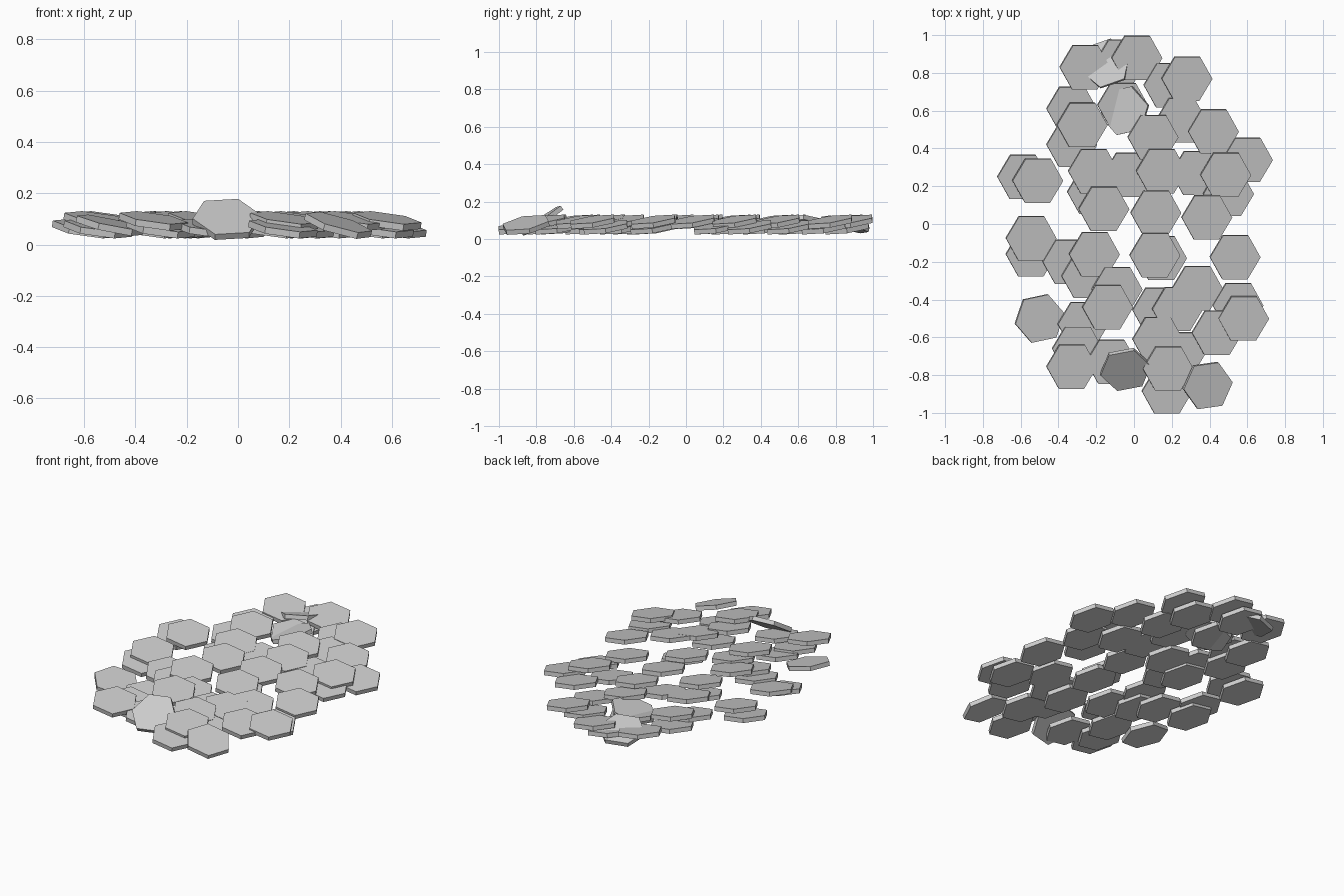
import bpy, bmesh
from math import radians
from mathutils import Matrix, Euler

if "Cube" in bpy.data.objects:
    bpy.data.objects.remove(bpy.data.objects["Cube"])

RADIUS, THICK = 0.135, 0.026


def hex_tile(name, x, y, z, tilt_x=8, tilt_y=8, spin=0):
    """Flat six-sided plate, back and left edges raised by the tilt."""
    bm = bmesh.new()
    bmesh.ops.create_cone(bm, cap_ends=True, segments=6, radius1=RADIUS,
                          radius2=RADIUS, depth=THICK,
                          matrix=Matrix.Rotation(radians(30), 4, 'Z'))
    # put corners on the x axis whatever the primitive's start angle
    if max(v.co.x for v in bm.verts) < RADIUS * 0.95:
        bm.transform(Matrix.Rotation(radians(30), 4, 'Z'))
    tilt = Euler((radians(tilt_x), radians(tilt_y), 0)).to_matrix().to_4x4()
    bm.transform(Matrix.Translation((x, y, z)) @ tilt
                 @ Matrix.Rotation(radians(spin), 4, 'Z'))
    me = bpy.data.meshes.new(name)
    bm.to_mesh(me)
    bm.free()
    ob = bpy.data.objects.new(name, me)
    bpy.context.collection.objects.link(ob)


# upper layer of overlapping plates (x, y)
upper = [
    (-.26, .83), (.28, .77), (.42, .49), (-.275, .525), (.10, .46),
    (-.51, .23), (-.215, .28), (.145, .28), (.485, .26), (.385, .035),
    (.115, .06), (-.16, .08), (-.545, -.075), (-.21, -.16), (.11, -.165),
    (.535, -.175), (-.14, -.44), (-.33, -.755), (.125, -.61), (.18, -.765),
    (.44, -.575), (.58, -.5), (.335, -.34), (.23, -.45), (.015, .88),
]
# lower layer peeking out beneath
lower = [
    (-.07, .86), (.185, .735), (.25, .55), (.60, .34), (-.33, .61),
    (-.33, .42), (-.06, .63), (-.59, .25), (-.03, .26), (.33, .27),
    (.50, .16), (-.22, .17), (-.545, -.16), (-.35, -.20), (-.25, -.275),
    (.145, -.18), (-.09, -.345), (-.27, -.53), (-.30, -.66), (-.12, -.73),
    (.175, -.885), (.24, -.69), (.55, -.43), (.125, -.455),
]
for i, (x, y) in enumerate(upper):
    hex_tile(f"upper_tile_{i + 1}", x, y, 0.092)
for i, (x, y) in enumerate(lower):
    hex_tile(f"lower_tile_{i + 1}", x, y, 0.062)

# odd plates: turned or steeply tipped
hex_tile("steep_tile", -.045, -.77, 0.098, 34, 4, 13)
hex_tile("back_tilted_tile", -.15, .85, 0.078, -14, -8, 20)
hex_tile("twisted_tile", -.05, .60, 0.08, 2, -16, 12)
hex_tile("left_turned_tile", -.50, -.50, 0.075, 6, 12, 12)
hex_tile("front_turned_tile", .39, -.855, 0.075, 10, 16, 8)
